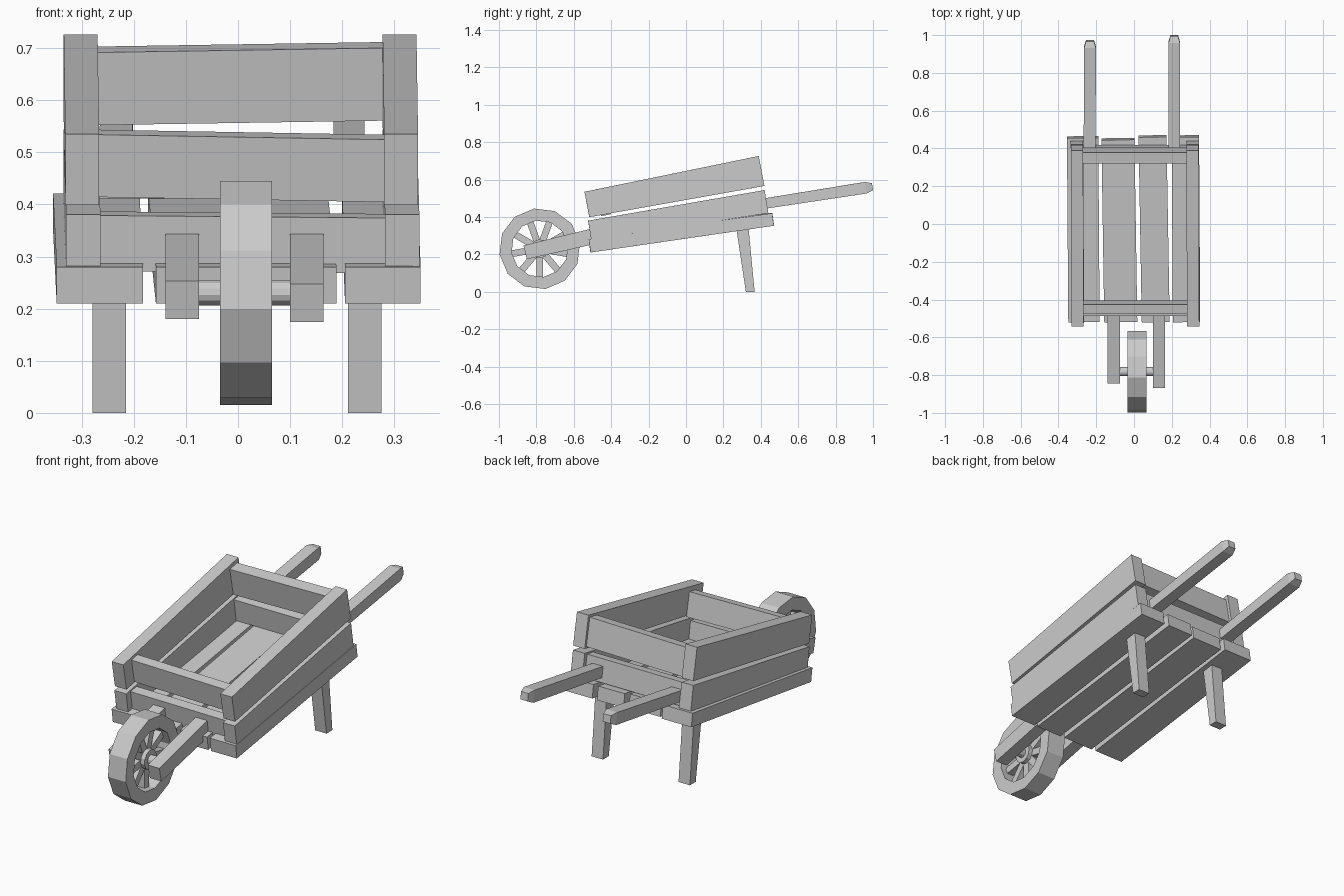
import bpy, bmesh
from math import cos, sin, pi, radians
from mathutils import Vector, Matrix

old = bpy.data.objects.get("Cube")
if old:
    bpy.data.objects.remove(old)

GREY = (0.6, 0.6, 0.6, 1)
wood = bpy.data.materials.new("grey_wood")
wood.use_nodes = True
wood.diffuse_color = GREY
wood.node_tree.nodes["Principled BSDF"].inputs["Base Color"].default_value = GREY


def finish(name, bm):
    bmesh.ops.recalc_face_normals(bm, faces=bm.faces)
    mesh = bpy.data.meshes.new(name)
    bm.to_mesh(mesh)
    bm.free()
    mesh.materials.append(wood)
    obj = bpy.data.objects.new(name, mesh)
    bpy.context.collection.objects.link(obj)
    return obj


def skin(name, sections, closed=False):
    """Bridge equal loops of points; cap the ends unless the loops close on themselves."""
    bm = bmesh.new()
    loops = [[bm.verts.new(p) for p in s] for s in sections]
    n = len(loops[0])
    pairs = list(zip(loops, loops[1:])) + ([(loops[-1], loops[0])] if closed else [])
    for a, b in pairs:
        for i in range(n):
            j = (i + 1) % n
            bm.faces.new((a[i], a[j], b[j], b[i]))
    if not closed:
        bm.faces.new(loops[0])
        bm.faces.new(loops[-1])
    return finish(name, bm)


def beam(name, start, end, width, h0, h1, tip=0):
    """Plank running front to back, square ends, optional chamfered tip."""
    a, b = Vector(start), Vector(end)
    d = (b - a).normalized()
    side = d.cross(Vector((0, 0, 1))).normalized()
    up = side.cross(d)

    def section(c, w, h):
        return [c + side * (w / 2 * s) + up * (h / 2 * t)
                for s, t in ((-1, -1), (1, -1), (1, 1), (-1, 1))]
    rows = [section(a, width, h0), section(b - d * tip, width, h1)]
    if tip:
        rows.append(section(b, width * 0.68, h1 * 0.62))
    return skin(name, rows)


def board(name, centre, size, pitch, roll=0):
    """Cross board tilted with the tray."""
    bm = bmesh.new()
    m = (Matrix.Translation(centre) @ Matrix.Rotation(radians(roll), 4, 'Y')
         @ Matrix.Rotation(radians(pitch), 4, 'X') @ Matrix.Diagonal((*size, 1)))
    bmesh.ops.create_cube(bm, size=1, matrix=m)
    return finish(name, bm)


# Tray floor: four uneven planks (front x, back x, width, back y)
for i, (xf, xb, w, yb) in enumerate([(-0.265, -0.272, 0.166, 0.46), (-0.07, -0.085, 0.175, 0.45),
                                     (0.115, 0.098, 0.148, 0.465), (0.278, 0.272, 0.145, 0.465)]):
    beam(f"floor_plank_{i + 1}", (xf, -0.515, 0.245), (xb, yb, 0.387), w, 0.07, 0.068)

# Tray sides: two planks on each side
for side, x in (("right", -0.299), ("left", 0.313)):
    beam(f"lower_side_{side}", (x + 0.002, -0.515, 0.328), (x - 0.003, 0.43, 0.482), 0.066, 0.106, 0.125)
    beam(f"upper_side_{side}", (x, -0.53, 0.467), (x - 0.003, 0.404, 0.646), 0.065, 0.138, 0.163)

# Tray ends
board("lower_front_board", (0.007, -0.455, 0.327), (0.555, 0.05, 0.108), 9, 0.5)
board("upper_front_board", (0.007, -0.44, 0.474), (0.555, 0.05, 0.122), 11, 1)
board("lower_back_board", (0.007, 0.385, 0.472), (0.555, 0.05, 0.115), 9)
board("upper_back_board", (0.007, 0.362, 0.632), (0.555, 0.06, 0.142), 11, -0.9)

# Handles
beam("handle_right", (-0.235, 0.39, 0.467), (-0.233, 0.97, 0.558), 0.063, 0.055, 0.062, 0.035)
beam("handle_left", (0.213, 0.39, 0.467), (0.213, 0.997, 0.562), 0.06, 0.055, 0.062, 0.035)

# Legs, splayed backwards and narrowing to the foot
for side, x in (("right", -0.247), ("left", 0.243)):
    skin(f"leg_{side}", [[(x + s * 0.032, y, z) for s, y in ((-1, y0), (1, y0), (1, y1), (-1, y1))]
                         for y0, y1, z in ((0.32, 0.367, 0), (0.265, 0.332, 0.365))])

# Wheel arms
beam("wheel_arm_right", (-0.107, -0.835, 0.217), (-0.107, -0.47, 0.303), 0.065, 0.075, 0.085)
beam("wheel_arm_left", (0.132, -0.86, 0.211), (0.132, -0.47, 0.303), 0.065, 0.075, 0.085)

# Wheel
WX, WY, WZ = 0.015, -0.782, 0.23
SIDES = 12


def circle(x, r, n=SIDES, turn=radians(-8)):
    return [(x, WY - r * cos(turn + 2 * pi * i / n), WZ + r * sin(turn + 2 * pi * i / n))
            for i in range(n)]


skin("wheel_rim", [circle(WX - 0.05, 0.217), circle(WX + 0.05, 0.217),
                   circle(WX + 0.05, 0.152), circle(WX - 0.05, 0.152)], closed=True)
skin("wheel_hub", [circle(WX - 0.04, 0.05), circle(WX + 0.04, 0.05)])
skin("axle", [circle(-0.11, 0.024), circle(0.135, 0.024)])

SPOKES = 9
for i in range(SPOKES):
    a = -pi / 2 + 2 * pi * i / SPOKES
    out, across = Vector((0, cos(a), sin(a))), Vector((0, -sin(a), cos(a)))
    centre = Vector((WX, WY, WZ))
    skin(f"spoke_{i + 1}", [[centre + out * r + across * (s * 0.018) + Vector((t * 0.018, 0, 0))
                             for s, t in ((-1, -1), (1, -1), (1, 1), (-1, 1))]
                            for r in (0.03, 0.16)])
